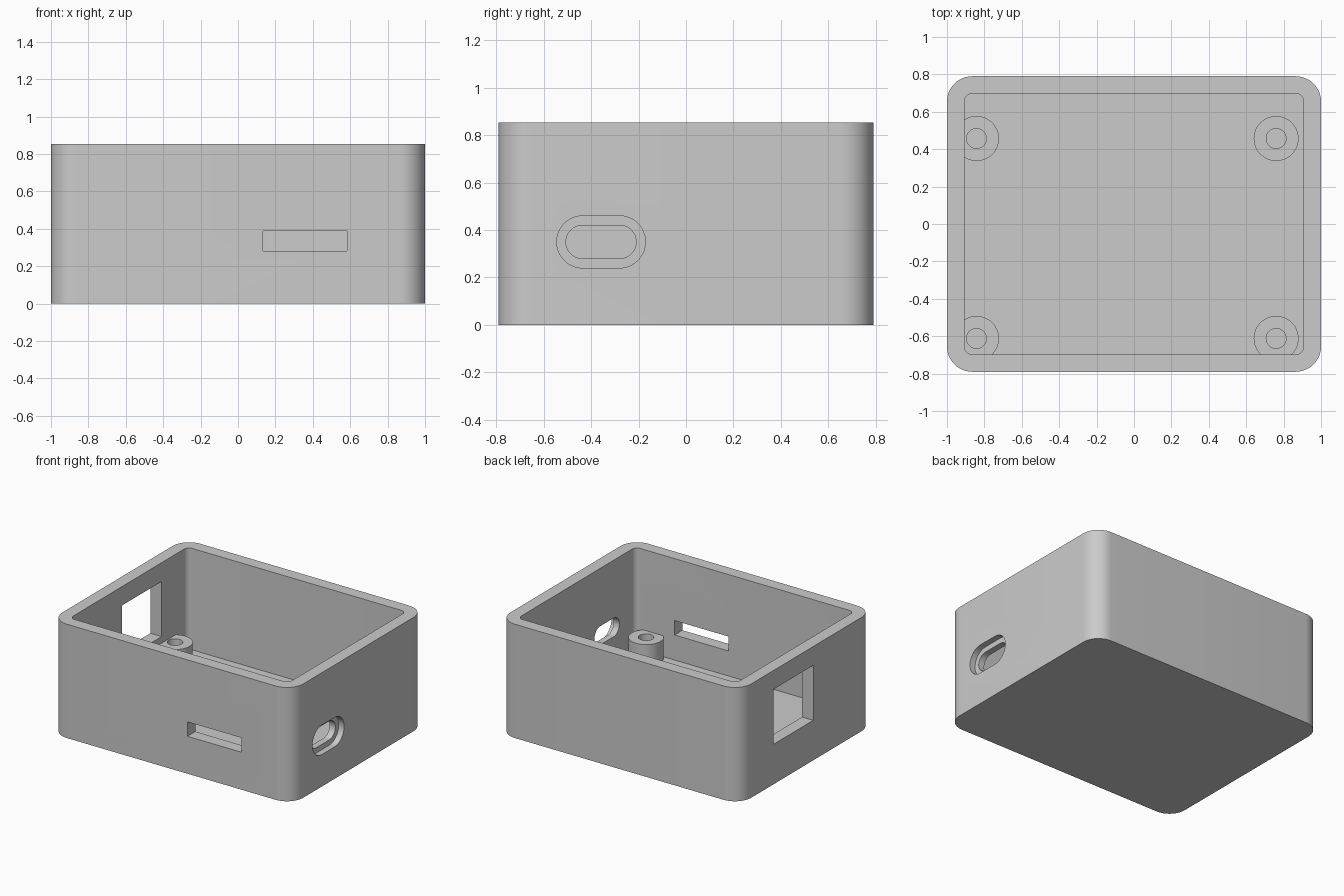
import bpy, bmesh, math

cube = bpy.data.objects.get("Cube")
if cube:
    bpy.data.objects.remove(cube, do_unlink=True)

grey = bpy.data.materials.new("light grey plastic")
grey.use_nodes = True
colour = (0.6, 0.6, 0.6, 1)
grey.diffuse_color = colour
grey.node_tree.nodes["Principled BSDF"].inputs["Base Color"].default_value = colour

# Map profile (u, v) and extrusion depth w to world space for each axis
AXES = {"x": lambda u, v, w: (w, u, v),
        "y": lambda u, v, w: (u, w, v),
        "z": lambda u, v, w: (u, v, w)}


def prism(name, axis, u_range, v_range, w_range, radius=0.0, steps=12):
    """Extrude a rounded rectangle along an axis."""
    (u0, u1), (v0, v1), (w0, w1) = u_range, v_range, w_range
    corners = [(u1, v1, -1, -1), (u0, v1, 1, -1), (u0, v0, 1, 1), (u1, v0, -1, 1)]
    outline = []
    for q, (u, v, su, sv) in enumerate(corners):
        for i in range(steps + 1 if radius else 1):
            a = (q + i / steps) * math.pi / 2
            outline.append((u + radius * (su + math.cos(a)),
                            v + radius * (sv + math.sin(a))))
    bm = bmesh.new()
    bottom, top = ([bm.verts.new(AXES[axis](u, v, w)) for u, v in outline]
                   for w in (w0, w1))
    bm.faces.new(bottom)
    bm.faces.new(top)
    for i in range(len(outline)):
        j = (i + 1) % len(outline)
        bm.faces.new((bottom[i], bottom[j], top[j], top[i]))
    bmesh.ops.remove_doubles(bm, verts=bm.verts, dist=1e-5)
    bmesh.ops.recalc_face_normals(bm, faces=bm.faces)
    mesh = bpy.data.meshes.new(name)
    bm.to_mesh(mesh)
    bm.free()
    mesh.materials.append(grey)
    obj = bpy.data.objects.new(name, mesh)
    bpy.context.collection.objects.link(obj)
    return obj


def cylinder(name, x, y, r, z_range):
    return prism(name, "z", (x - r, x + r), (y - r, y + r), z_range, r)


def combine(body, tool, operation):
    """Apply a boolean and discard the tool."""
    tool.hide_render = True
    mod = body.modifiers.new(tool.name, "BOOLEAN")
    mod.operation = operation
    mod.solver = "EXACT"
    mod.object = tool
    bpy.context.view_layer.objects.active = body
    bpy.ops.object.modifier_apply(modifier=mod.name)
    bpy.data.objects.remove(tool, do_unlink=True)


WIDTH, DEPTH, HEIGHT = 1.0, 0.79, 0.854
WALL = 0.093
IN_X, IN_Y = WIDTH - WALL, DEPTH - WALL

# Open box with rounded vertical corners
case = prism("enclosure_box", "z", (-WIDTH, WIDTH), (-DEPTH, DEPTH), (0, HEIGHT), 0.135)
combine(case, prism("cavity", "z", (-IN_X, IN_X), (-IN_Y, IN_Y), (WALL, 1), 0.042),
        "DIFFERENCE")

# Screw bosses that merge into the walls, each with a blind hole
for x in (-0.842, 0.76):
    for y in (-0.612, 0.457):
        combine(case, cylinder("boss", x, y, 0.12, (0.04, 0.25)), "UNION")
        combine(case, cylinder("boss_hole", x, y, 0.053, (WALL, 0.4)), "DIFFERENCE")

# Wall openings: front card slot, side window, recessed oval port
openings = [
    prism("card_slot", "y", (0.134, 0.583), (0.281, 0.389), (-0.9, -0.6)),
    prism("side_window", "x", (-0.08, 0.39), (0.3, 0.712), (-1.1, -0.8)),
    prism("port_recess", "x", (-0.545, -0.171), (0.24, 0.46), (0.955, 1.1), 0.11),
    prism("port_hole", "x", (-0.506, -0.21), (0.28, 0.42), (0.8, 1.1), 0.07),
]
for cutter in openings:
    combine(case, cutter, "DIFFERENCE")

# Smooth the rounded corners and keep the edges crisp
bpy.ops.object.select_all(action="DESELECT")
case.select_set(True)
bpy.context.view_layer.objects.active = case
bpy.ops.object.shade_smooth_by_angle(angle=math.radians(30))
